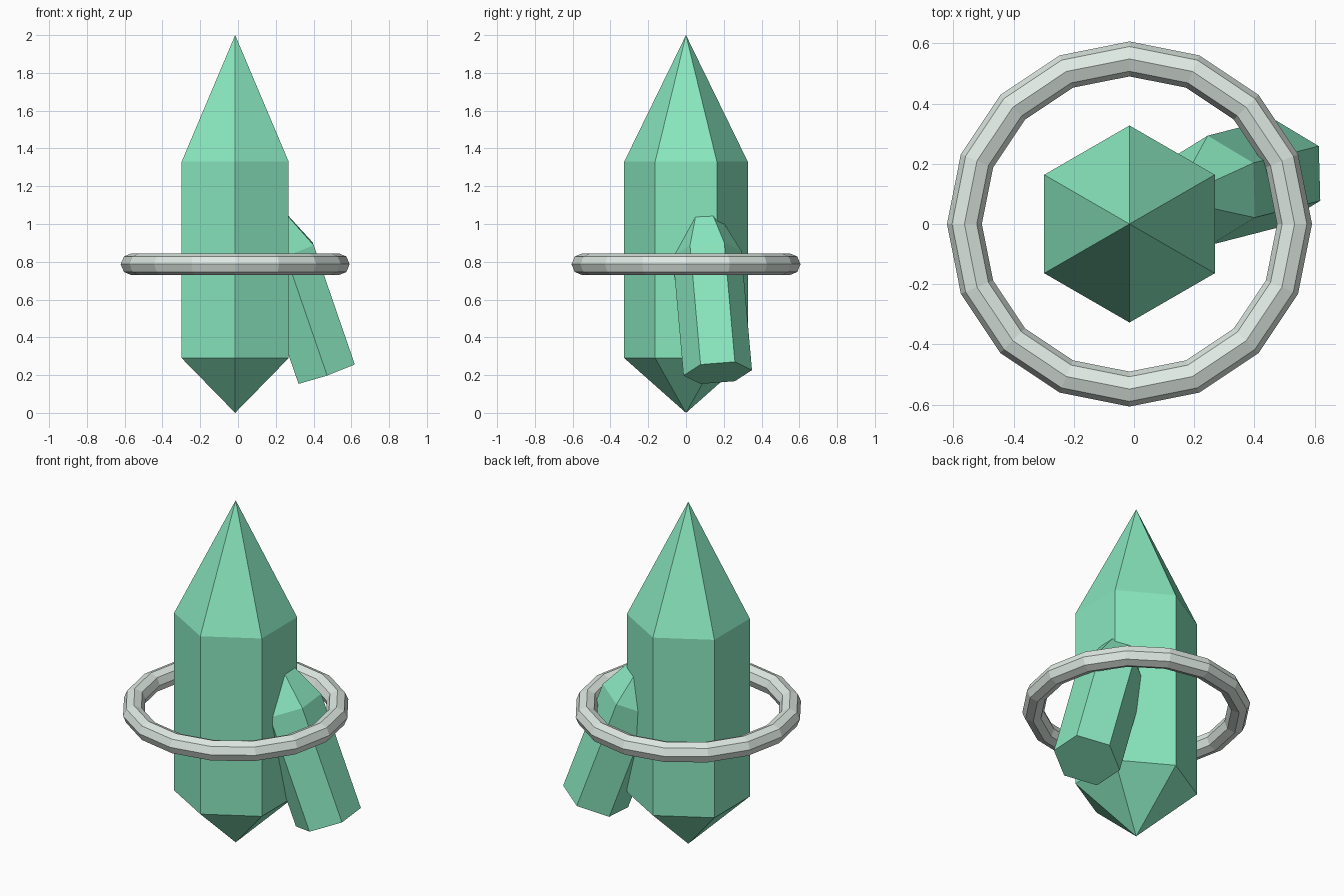
import bpy, bmesh
from math import sin, cos, pi, radians
from mathutils import Matrix

if "Cube" in bpy.data.objects:
    bpy.data.objects.remove(bpy.data.objects["Cube"])


def material(name, rgb):
    mat = bpy.data.materials.new(name)
    mat.diffuse_color = (*rgb, 1)
    mat.use_nodes = True
    mat.node_tree.nodes["Principled BSDF"].inputs["Base Color"].default_value = mat.diffuse_color
    return mat


def crystal(name, radius, base_tip, length, point, mat, location, rotation=(0, 0, 0)):
    """Hexagonal prism with a pointed top; base_tip > 0 also points the bottom."""
    bm = bmesh.new()
    rings = [[bm.verts.new((radius * cos(pi / 6 + i * pi / 3),
                            radius * sin(pi / 6 + i * pi / 3), z))
              for i in range(6)] for z in (0, length)]
    low, high = rings
    top = bm.verts.new((0, 0, length + point))
    bottom = bm.verts.new((0, 0, -base_tip)) if base_tip else None
    for i in range(6):
        j = (i + 1) % 6
        bm.faces.new((low[i], low[j], high[j], high[i]))
        bm.faces.new((high[i], high[j], top))
        if bottom:
            bm.faces.new((low[j], low[i], bottom))
    if not bottom:
        bm.faces.new(low[::-1])
    bmesh.ops.recalc_face_normals(bm, faces=bm.faces)
    mesh = bpy.data.meshes.new(name)
    bm.to_mesh(mesh)
    bm.free()
    mesh.materials.append(mat)
    obj = bpy.data.objects.new(name, mesh)
    obj.location = location
    obj.rotation_euler = rotation
    bpy.context.collection.objects.link(obj)
    return obj


green = material("crystal_green", (0.25, 0.80, 0.52))
pale = material("pale_metal", (0.74, 0.82, 0.77))
CX = -0.015

# Main double-pointed crystal
crystal("main_crystal", 0.327, 0.29, 1.04, 0.67, green, (CX, 0, 0.29))

# Leaning side crystal, flat at the bottom, its tip buried in the main one
crystal("side_crystal", 0.182, 0, 0.67, 0.373, green,
        (0.467, 0.168, 0.212), (radians(4.8), radians(-19), 0))

# Floating faceted ring
bpy.ops.mesh.primitive_torus_add(major_segments=16, minor_segments=8,
                                 major_radius=0.548, minor_radius=0.058,
                                 location=(CX, 0, 0.787))
ring = bpy.context.object
ring.name = "ring"
ring.data.materials.append(pale)
ring.data.shade_flat()
